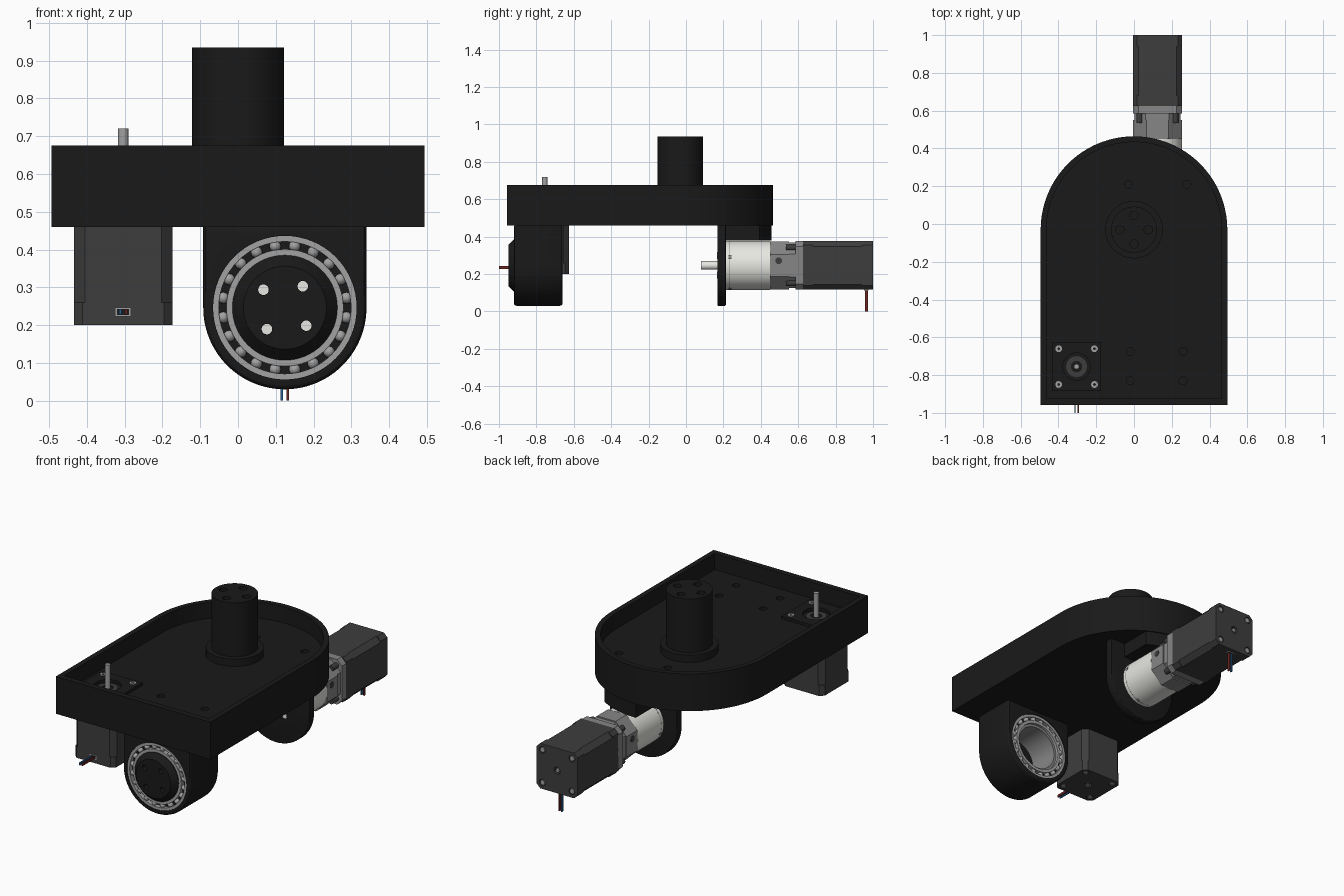
import bpy, bmesh, math
from math import sin, cos, pi, radians
from mathutils import Matrix

if "Cube" in bpy.data.objects:
    bpy.data.objects.remove(bpy.data.objects["Cube"])

T = Matrix.Translation
AX_X, AX_Z = 0.124, 0.246          # wheel / gearbox axis
FLOOR = .582                       # tray floor height


def mat(name, r, g, b):
    m = bpy.data.materials.new(name)
    m.diffuse_color = (r, g, b, 1)
    m.use_nodes = True
    m.node_tree.nodes["Principled BSDF"].inputs["Base Color"].default_value = m.diffuse_color
    return m


BLACK = mat("black_plastic", .01, .01, .01)
DARK = mat("motor_grey", .048, .048, .048)
GREY = mat("mid_grey", .24, .24, .24)
STEEL = mat("steel", .36, .36, .36)
LIGHT = mat("light_metal", .8, .8, .76)
BLUE = mat("blue_wire", .02, .12, .3)
RED = mat("red_wire", .15, .02, .015)


def along_y(y, x=AX_X, z=AX_Z):
    """Local z becomes -y (toward the front), local y becomes z."""
    return T((x, y, z)) @ Matrix.Rotation(pi / 2, 4, 'X')


def finish(name, bm, m, M):
    bmesh.ops.recalc_face_normals(bm, faces=bm.faces)
    me = bpy.data.meshes.new(name)
    bm.to_mesh(me)
    bm.free()
    me.transform(M)
    ob = bpy.data.objects.new(name, me)
    bpy.context.collection.objects.link(ob)
    if m:
        me.materials.append(m)
    return ob


def activate(ob):
    bpy.ops.object.select_all(action='DESELECT')
    ob.select_set(True)
    bpy.context.view_layer.objects.active = ob


def smooth(ob):
    activate(ob)
    bpy.ops.object.shade_smooth_by_angle(angle=radians(30))
    return ob


def prism(name, pts, lo, hi, m=None, M=Matrix(), bevel=0):
    bm = bmesh.new()
    f = bm.faces.new([bm.verts.new((x, y, lo)) for x, y in pts])
    ext = bmesh.ops.extrude_face_region(bm, geom=[f])
    vs = [v for v in ext['geom'] if isinstance(v, bmesh.types.BMVert)]
    bmesh.ops.translate(bm, verts=vs, vec=(0, 0, hi - lo))
    if bevel:
        rim = [e for e in bm.edges if abs(e.verts[0].co.z - e.verts[1].co.z) < 1e-6]
        bmesh.ops.bevel(bm, geom=rim, offset=bevel, segments=3, profile=.5, affect='EDGES')
    return smooth(finish(name, bm, m, M))


def circle(r, n=32, cx=0, cy=0):
    return [(cx + r * cos(2 * pi * i / n), cy + r * sin(2 * pi * i / n)) for i in range(n)]


def cyl(name, r, lo, hi, m=None, M=Matrix(), n=32, at=(0, 0)):
    return prism(name, circle(r, n, *at), lo, hi, m, M)


def ring(name, prof, m, M, n=64):
    """Closed (radius, height) profile turned about local z."""
    bm = bmesh.new()
    rows = [[bm.verts.new((r * cos(2 * pi * i / n), r * sin(2 * pi * i / n), h))
             for r, h in prof] for i in range(n)]
    k = len(prof)
    for i in range(n):
        a, b = rows[i], rows[(i + 1) % n]
        for j in range(k):
            bm.faces.new((a[j], b[j], b[(j + 1) % k], a[(j + 1) % k]))
    bmesh.ops.remove_doubles(bm, verts=bm.verts, dist=1e-5)
    return smooth(finish(name, bm, m, M))


def tube(name, r0, r1, lo, hi, m, M, n=64):
    return ring(name, [(r0, lo), (r1, lo), (r1, hi), (r0, hi)], m, M, n)


def cut(ob, cutters):
    for c in cutters:
        md = ob.modifiers.new("cut", 'BOOLEAN')
        md.operation, md.solver, md.object = 'DIFFERENCE', 'EXACT', c
        activate(ob)
        bpy.ops.object.modifier_apply(modifier=md.name)
        bpy.data.objects.remove(c, do_unlink=True)
    return smooth(ob)


def rect(x0, x1, y0, y1):
    return [(x0, y0), (x1, y0), (x1, y1), (x0, y1)]


def chamfered(h, c):
    return [(-h + c, -h), (h - c, -h), (h, -h + c), (h, h - c),
            (h - c, h), (-h + c, h), (-h, h - c), (-h, -h + c)]


def four(r, a0):
    return [(r * cos(radians(a0 + 90 * i)), r * sin(radians(a0 + 90 * i))) for i in range(4)]


# tray: straight front, semicircular back, open top
def tray_outline(r, front):
    return [(-r, front), (r, front)] + [
        (r * cos(pi * i / 64), -.03 + r * sin(pi * i / 64)) for i in range(65)]


tray = prism("tray", tray_outline(.494, -.957), .46, .675, BLACK)
holes = [(-.03, .21), (.28, .21)] + [(x, y) for x in (-.02, .26) for y in (-.675, -.83)]
cut(tray, [prism("pocket", tray_outline(.464, -.924), FLOOR, .75)] +
    [cyl("hole", .021, .54, .65, at=p, n=24) for p in holes])

# central post with flange and four top holes
C = T((0, -.03, 0))
cyl("post_flange", .152, FLOOR - .01, .624, BLACK, C, 64)
post = cyl("post", .122, .6, .935, BLACK, C, 64)
cut(post, [cyl("hole", .022, .88, 1, M=C, n=24, at=p) for p in four(.075, 0)])


# stepper motor: local z points toward its output shaft, wires leave on -y
def motor(tag, M, shaft):
    cap = prism(tag + "_end_cap", chamfered(.13, .022), 0, .06, DARK, M)
    cut(cap, [cyl("hole", .02, -.02, .02, M=M)] +
        [cyl("hole", .019, -.02, .008, M=M, n=24, at=p) for p in four(.134, 45)])
    prism(tag + "_body", chamfered(.13, .029), .06, .32, DARK, M)
    prism(tag + "_front_cap", chamfered(.13, .022), .32, .375, DARK, M)
    cyl(tag + "_rear_shaft", .011, .004, .03, STEEL, M, 16)
    for p in four(.134, 45):
        cyl(tag + "_screw", .014, .002, .02, STEEL, M, 20, p)
    prism(tag + "_socket", rect(-.021, .021, -.134, -.12), .023, .047, STEEL, M)
    prism(tag + "_socket_core", rect(-.016, .016, -.136, -.12), .027, .043, BLACK, M)
    for x, m in ((-.008, BLUE), (.008, RED)):
        prism(tag + "_wire", rect(x - .0035, x + .0035, -.246, -.125), .028, .042, m, M)
    if shaft:
        cyl(tag + "_shaft", .014, .3, .52, STEEL, M, 24)


M1 = T((-.304, -.755, .2))
motor("lift_motor", M1, True)
motor("drive_motor", along_y(1.0), False)

# lift motor mounting plate in the tray
plate = prism("motor_plate", rect(-.13, .13, -.13, .13), .36, .398, BLACK, M1)
cut(plate, [cyl("hole", .072, .3, .5, M=M1, n=48)])
tube("motor_pilot", .03, .055, .37, .386, DARK, M1)
for p in four(.134, 45):
    tube("plate_screw", .007, .018, .385, .403, STEEL, M1 @ T((p[0], p[1], 0)), 24)


# hanging supports: round bottom, straight sides up to the tray
def hanger(r=.216):
    return [(r * cos(a), r * sin(a)) for a in
            [pi + pi * i / 48 for i in range(49)]] + [(r, .218), (-r, .218)]


HM = along_y(-.66)
housing = prism("bearing_housing", hanger(), 0, .26, BLACK, HM, bevel=.014)
cut(housing, [cyl("bore", .19, -.1, .4, M=HM, n=64)])

# ball bearings at both ends of the housing
for z0 in (.004, .196):
    z1 = z0 + .06
    tube("bearing_outer_race", .175, .1905, z0, z1, STEEL, HM)
    tube("bearing_inner_race", .138, .155, z0, z1, STEEL, HM)
    tube("bearing_web", .15, .18, z0 + .026, z1 - .026, BLACK, HM)
    for i in range(20):
        a = 2 * pi * (i + .5) / 20
        bm = bmesh.new()
        for s in (.016, .044):
            bmesh.ops.create_uvsphere(bm, u_segments=12, v_segments=8, radius=.0155, matrix=T(
                (.165 * cos(a), .165 * sin(a), z0 + s)))
        smooth(finish("bearing_ball", bm, STEEL, HM))
tube("bearing_spacer", .124, .14, .02, .24, GREY, HM)

# tapered front hub with through holes
hub = ring("hub", [(0, .2), (.139, .2), (.139, .26), (.11, .29), (0, .29)], BLACK, HM)
bm = bmesh.new()
bm.from_mesh(hub.data)
wires = [e for e in bm.edges if not e.link_faces or len(e.link_faces) > 2]
bmesh.ops.delete(bm, geom=wires, context='EDGES')
bm.to_mesh(hub.data)
bm.free()
cut(hub, [cyl("hole", .014, .1, .4, M=HM, n=20, at=p) for p in four(.074, 50)])

# rear gearbox bracket and the arc-ended block above the gearbox
BM = along_y(.213)
bracket = prism("gearbox_bracket", hanger(), 0, .045, BLACK, BM, bevel=.005)
cut(bracket, [cyl("hole", .05, -.1, .1, M=BM)])
arc = [(x, -.03 + math.sqrt(.488 ** 2 - x * x)) for x in [.245 * (1 - i / 12) for i in range(13)]]
prism("bracket_block", [(0, .2), (.245, .2)] + arc, .378, .465, BLACK)
for p in four(.074, 50):
    cyl("bracket_screw", .014, .03, .046, LIGHT, BM, 20, p)

# gearbox: light cylinder, output shaft, grey adapter
cyl("gearbox", .131, -.237, 0, LIGHT, BM, 64)
tube("gearbox_seam", .12, .1315, -.022, -.019, GREY, BM)
for p in four(.124, 20):
    cyl("gearbox_lug", .011, -.03, -.014, GREY, BM, 16, p)
cyl("gearbox_pilot", .048, -.02, .02, LIGHT, BM)
cyl("output_shaft", .023, 0, .133, LIGHT, BM, 32)
AM = along_y(.45)
prism("adapter_body", chamfered(.129, .07), -.1, 0, GREY, AM)
prism("adapter_neck", chamfered(.122, .06), -.14, -.09, GREY, AM)
prism("adapter_flange", chamfered(.13, .03), -.178, -.135, GREY, AM)
for p in four(.134, 45):
    cyl("adapter_bolt", .016, -.14, -.085, DARK, AM, 16, p)
for s in (-1, 1):
    cyl("clamp_screw", .018, .12, .1305, DARK,
        T((AX_X, .495, AX_Z + .025)) @ Matrix.Rotation(s * pi / 2, 4, 'Y'), 20)
